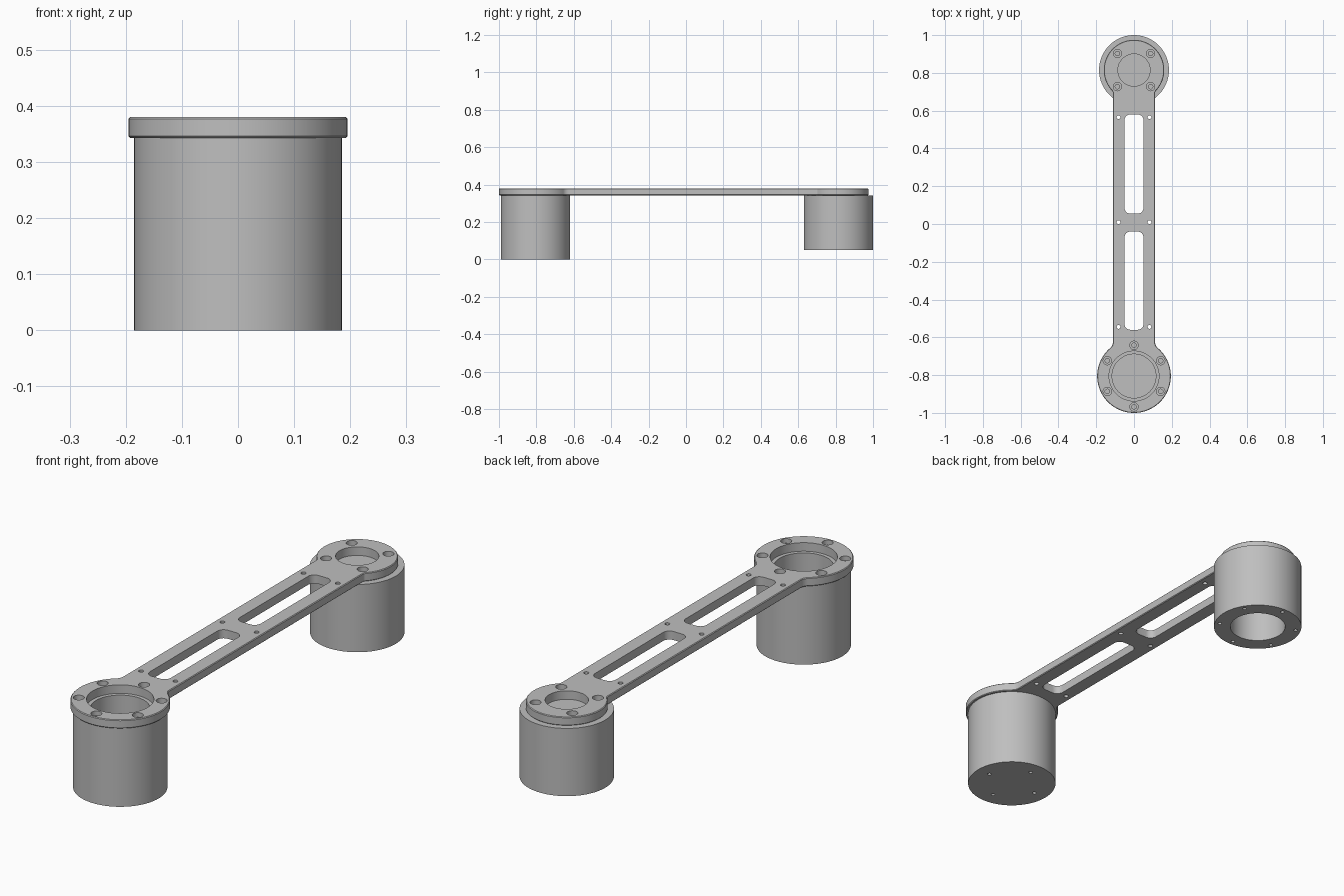
import bpy
import bmesh
from math import sin, cos, pi, radians, sqrt, atan2
from mathutils import Matrix

cube = bpy.data.objects.get("Cube")
if cube:
    bpy.data.objects.remove(cube, do_unlink=True)

GREY = (0.52, 0.52, 0.52, 1)
metal = bpy.data.materials.new("grey metal")
metal.use_nodes = True
metal.diffuse_color = GREY
metal.node_tree.nodes["Principled BSDF"].inputs["Base Color"].default_value = GREY

FRONT_Y, BACK_Y = -0.805, 0.815      # joint axes
PLATE_Z, TOP_Z = 0.343, 0.38         # plate underside and top
ARM = 0.112                          # half width of the arm


def make_object(name, bm):
    bmesh.ops.recalc_face_normals(bm, faces=bm.faces)
    mesh = bpy.data.meshes.new(name)
    bm.to_mesh(mesh)
    bm.free()
    mesh.materials.append(metal)
    obj = bpy.data.objects.new(name, mesh)
    bpy.context.collection.objects.link(obj)
    return obj


def add_cylinder(bm, x, y, radius, z0, z1, sides=96):
    bmesh.ops.create_cone(bm, cap_ends=True, segments=sides, radius1=radius, radius2=radius,
                          depth=z1 - z0, matrix=Matrix.Translation((x, y, (z0 + z1) / 2)))


def add_prism(bm, points, z0, z1):
    face = bm.faces.new([bm.verts.new((x, y, z0)) for x, y in points])
    top = bmesh.ops.extrude_face_region(bm, geom=[face])["geom"]
    moved = [v for v in top if isinstance(v, bmesh.types.BMVert)]
    bmesh.ops.translate(bm, verts=moved, vec=(0, 0, z1 - z0))


def arc(x, y, radius, start, end, steps):
    angles = [start + (end - start) * i / steps for i in range(steps + 1)]
    return [(x + radius * cos(a), y + radius * sin(a)) for a in angles]


def bolt_circle(y, radius, count, start):
    angles = [start + 2 * pi * i / count for i in range(count)]
    return [(radius * cos(a), y + radius * sin(a)) for a in angles]


def apply_modifier(obj, mod):
    bpy.context.view_layer.objects.active = obj
    bpy.ops.object.modifier_apply(modifier=mod.name)


def cut(obj, bm):
    cutter = make_object("cutter", bm)
    cutter.hide_render = True
    mod = obj.modifiers.new("cut", 'BOOLEAN')
    mod.operation = 'DIFFERENCE'
    mod.solver = 'EXACT'
    mod.object = cutter
    apply_modifier(obj, mod)
    bpy.data.objects.remove(cutter, do_unlink=True)


def smooth(obj):
    bpy.ops.object.select_all(action='DESELECT')
    obj.select_set(True)
    bpy.context.view_layer.objects.active = obj
    bpy.ops.object.shade_smooth_by_angle(angle=radians(30))


def filleted_end(radius, fillet):
    """Right half of a round arm end pointing to -y, from its tip to the arm edge."""
    fx = ARM + fillet
    fy = sqrt((radius + fillet) ** 2 - fx ** 2)
    a = atan2(fy, fx)
    return arc(0, 0, radius, -pi / 2, a, 48) + arc(fx, fy, fillet, a + pi, pi, 8)[1:]


# Arm plate outline: large front ring, straight arm, smaller back ring
right = [(x, FRONT_Y + y) for x, y in filleted_end(0.195, 0.04)]
right += [(x, BACK_Y - y) for x, y in reversed(filleted_end(0.16, 0.015))]
outline = right + [(-x, y) for x, y in reversed(right[1:-1])]
bm = bmesh.new()
add_prism(bm, outline, PLATE_Z, TOP_Z)
plate = make_object("arm_plate", bm)
bevel = plate.modifiers.new("edge", 'BEVEL')
bevel.width = 0.003
bevel.segments = 1
bevel.limit_method = 'ANGLE'
bevel.angle_limit = radians(60)
apply_modifier(plate, bevel)

# Through openings: joint bores, rounded slots, pin holes and screw holes
screws = bolt_circle(FRONT_Y, 0.163, 6, pi / 2) + bolt_circle(BACK_Y, 0.124, 4, pi / 4)
low, high = PLATE_Z - 0.05, TOP_Z + 0.05
bm = bmesh.new()
add_cylinder(bm, 0, FRONT_Y, 0.132, low, high)
add_cylinder(bm, 0, BACK_Y, 0.085, low, high)
for y0, y1 in ((-0.56, -0.04), (0.055, 0.58)):
    r, x = 0.03, 0.02
    slot = []
    for i, (cx, cy) in enumerate(((x, y1 - r), (-x, y1 - r), (-x, y0 + r), (x, y0 + r))):
        slot += arc(cx, cy, r, i * pi / 2, (i + 1) * pi / 2, 8)
    add_prism(bm, slot, low, high)
for y in (-0.545, 0.01, 0.565):
    for x in (-0.082, 0.082):
        add_cylinder(bm, x, y, 0.01, low, high, 20)
for x, y in screws:
    add_cylinder(bm, x, y, 0.012, low, high, 24)
cut(plate, bm)

# Counterbores for the screw heads
bm = bmesh.new()
for x, y in screws:
    add_cylinder(bm, x, y, 0.022, TOP_Z - 0.02, high, 32)
cut(plate, bm)
smooth(plate)


def housing(name, y, z0, z1, cavity, holes):
    """Cup shaped joint housing with a blind bore and tapped holes underneath."""
    bm = bmesh.new()
    add_cylinder(bm, 0, y, 0.185, z0, z1)
    obj = make_object(name, bm)
    bm = bmesh.new()
    add_cylinder(bm, 0, y, 0.116, *cavity)
    for hx, hy in holes:
        add_cylinder(bm, hx, hy, 0.008, z0 - 0.02, z0 + 0.03, 20)
    cut(obj, bm)
    smooth(obj)


# Front housing opens upward, back housing opens downward
housing("front_housing", FRONT_Y, 0, PLATE_Z, (0.05, 0.4),
        bolt_circle(FRONT_Y, 0.124, 4, 0))
housing("back_housing", BACK_Y, 0.05, PLATE_Z, (0, 0.293),
        bolt_circle(BACK_Y, 0.163, 6, pi / 2))
